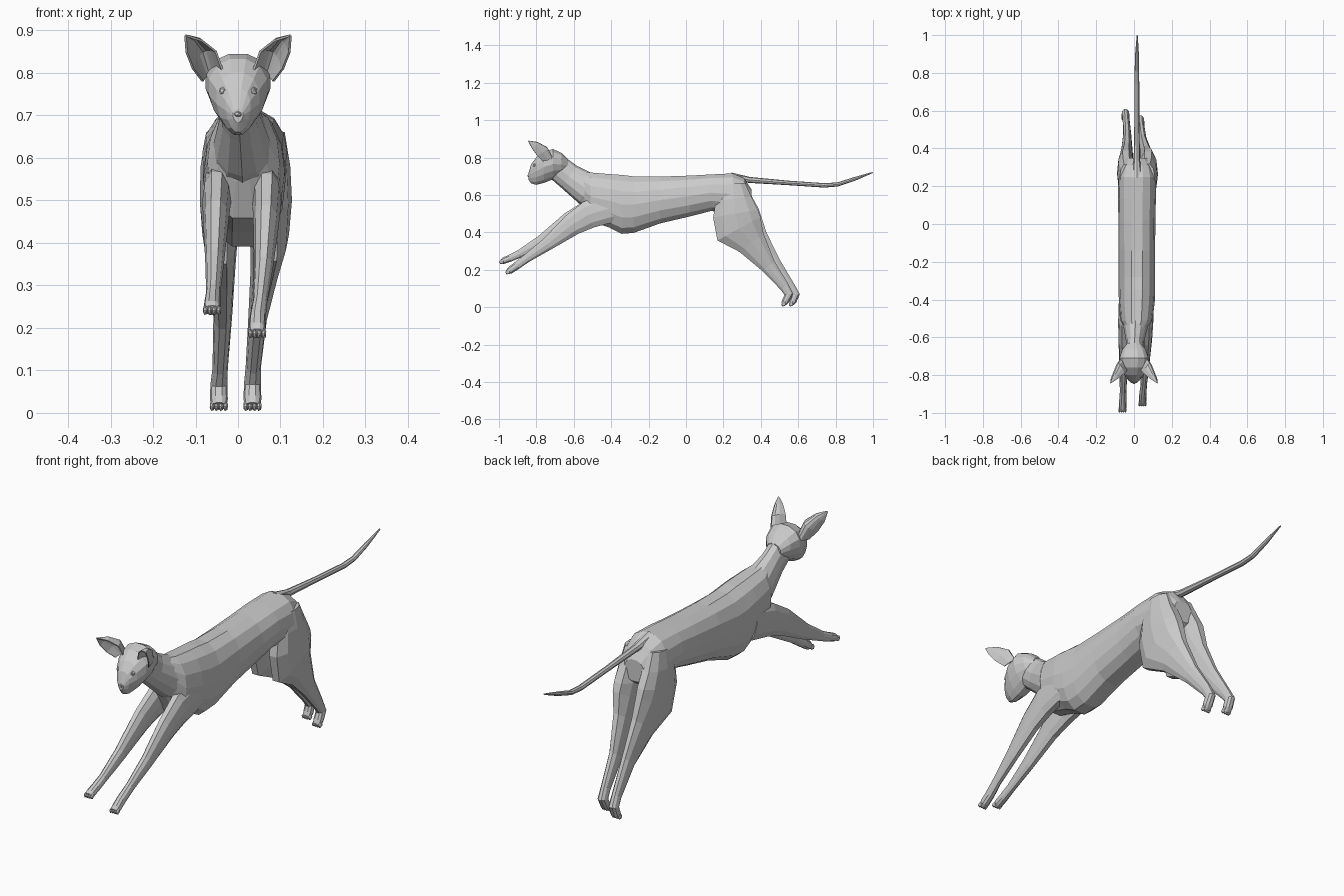
import bpy, bmesh, math
from mathutils import Vector


def finish(name, bm):
    bmesh.ops.recalc_face_normals(bm, faces=bm.faces)
    me = bpy.data.meshes.new(name)
    bm.to_mesh(me)
    bm.free()
    ob = bpy.data.objects.new(name, me)
    bpy.context.collection.objects.link(ob)
    return ob


def loft(name, rings, sides=12, up=None, square=1.0, egg=0.0):
    """rings: (x, y, z, half width, half depth); rings face along the path unless up is fixed"""
    bm = bmesh.new()
    prev = None
    for i, (x, y, z, hw, hd) in enumerate(rings):
        a, b = rings[max(i - 1, 0)], rings[min(i + 1, len(rings) - 1)]
        t = Vector((0, b[1] - a[1], b[2] - a[2])).normalized()
        n = up or Vector((0, -t.z, t.y))
        ring = []
        for k in range(sides):
            ang = 2 * math.pi * k / sides
            c, s = math.cos(ang), math.sin(ang)
            c = math.copysign(abs(c) ** square, c) * (1 + egg * s)
            ring.append(bm.verts.new(Vector((x + hw * c, y, z)) + n * hd * s))
        if prev:
            for k in range(sides):
                j = (k + 1) % sides
                bm.faces.new((prev[k], prev[j], ring[j], ring[k]))
        else:
            bm.faces.new(ring)
        prev = ring
    bm.faces.new(prev)
    return finish(name, bm)


def upright(name, rows, **kw):
    """rows: (x, y, top, bottom, half width)"""
    rings = [(x, y, (t + b) / 2, w, (t - b) / 2) for x, y, t, b, w in rows]
    return loft(name, rings, up=Vector((0, 0, 1)), **kw)


def ball(name, loc, scale, rot=0.0):
    bm = bmesh.new()
    bmesh.ops.create_icosphere(bm, subdivisions=1, radius=1)
    ob = finish(name, bm)
    ob.location, ob.scale, ob.rotation_euler = loc, scale, (rot, 0, 0)


# Torso with deep chest and tucked belly
upright("torso", [
    (.01, -.555, .73, .545, .055), (.013, -.51, .723, .455, .085),
    (.015, -.41, .715, .422, .095), (.015, -.345, .711, .388, .097),
    (.015, -.28, .703, .393, .097), (.015, -.14, .701, .444, .097),
    (.015, .02, .706, .482, .098), (.016, .136, .712, .512, .1),
    (.017, .25, .718, .49, .1), (.017, .31, .692, .5, .085),
    (.017, .35, .63, .53, .05)], sides=14, square=.8)

# Neck
loft("neck", [
    (.012, -.43, .58, .085, .1), (.01, -.53, .632, .068, .088),
    (.005, -.625, .697, .047, .072), (0, -.70, .757, .045, .068)], sides=12)

# Head, tapering to muzzle
upright("head", [
    (0, -.843, .715, .683, .012), (0, -.828, .765, .66, .03),
    (0, -.80, .803, .652, .051), (0, -.76, .835, .662, .069),
    (0, -.71, .847, .682, .077), (0, -.665, .826, .70, .062),
    (0, -.63, .79, .715, .035)], sides=14, egg=.22)
ball("nose", (0, -.84, .703), (.011, .009, .008))

# Cupped ears and eyes
inner = [(.036, -.775, .805), (.052, -.79, .85), (.085, -.818, .876), (.122, -.843, .888)]
spine = [(.075, -.66, .80), (.088, -.69, .87), (.105, -.765, .895), (.123, -.842, .888)]
outer = [(.083, -.765, .78), (.106, -.795, .81), (.121, -.823, .848), (.124, -.843, .887)]
for side, s in (("left", -1), ("right", 1)):
    bm = bmesh.new()
    grid = []
    for p, q, r in zip(inner, spine, outer):
        p, q, r = Vector(p), Vector(q), Vector(r)
        row = []
        for k in range(7):
            t = k / 6
            v = p * (1 - t) ** 2 + q * 2 * t * (1 - t) + r * t * t
            row.append(bm.verts.new((v.x * s, v.y, v.z)))
        grid.append(row)
    for a, b in zip(grid, grid[1:]):
        for k in range(6):
            bm.faces.new((a[k], a[k + 1], b[k + 1], b[k]))
    ear = finish(side + "_ear", bm)
    m = ear.modifiers.new("thickness", "SOLIDIFY")
    m.thickness, m.offset = .005, 0
    ball(side + "_eye", (s * .035, -.808, .757), (.012, .012, .011))

# Tail
loft("tail", [
    (.015, .24, .698, .028, .022), (.015, .34, .68, .017, .016),
    (.015, .55, .664, .013, .012), (.015, .74, .651, .013, .012),
    (.015, .81, .656, .012, .011), (.016, .90, .685, .010, .010),
    (.017, .998, .72, .003, .003)], sides=8)

# Front legs, reaching forward
front = {
    "right": [(.07, -.40, .53, .035, .08), (.068, -.52, .495, .034, .078),
              (.066, -.61, .44, .03, .062), (.06, -.74, .338, .022, .037),
              (.052, -.85, .262, .017, .024), (.046, -.905, .222, .019, .022),
              (.045, -.94, .197, .02, .02), (.045, -.955, .187, .017, .013)],
    "left": [(-.045, -.40, .53, .035, .08), (-.05, -.52, .50, .034, .075),
             (-.052, -.62, .452, .03, .06), (-.055, -.77, .352, .022, .036),
             (-.058, -.89, .285, .017, .022), (-.06, -.94, .262, .019, .02),
             (-.061, -.975, .248, .02, .018), (-.061, -.988, .242, .017, .013)]}

# Hind legs, pushing off the ground
hind = {
    "right": [(.07, .25, .66, .04, .07), (.074, .255, .58, .049, .1),
              (.075, .265, .50, .052, .128), (.074, .283, .42, .046, .138),
              (.064, .35, .345, .034, .085), (.046, .44, .22, .022, .044),
              (.036, .527, .108, .018, .027), (.034, .55, .068, .02, .025),
              (.034, .532, .032, .021, .02), (.034, .52, .016, .018, .014)],
    "left": [(-.04, .25, .66, .035, .07), (-.042, .258, .58, .046, .1),
             (-.043, .27, .50, .047, .128), (-.042, .293, .42, .042, .135),
             (-.038, .37, .345, .032, .085), (-.036, .468, .225, .022, .046),
             (-.042, .56, .105, .018, .027), (-.045, .585, .066, .02, .025),
             (-.045, .572, .032, .021, .02), (-.045, .56, .016, .018, .014)]}

# Legs with four toes on each paw
for kind, legs in (("front", front), ("hind", hind)):
    for side, rings in legs.items():
        loft(f"{side}_{kind}_leg", rings, sides=10, square=.85)
        x, y, z = rings[-1][:3]
        for k in range(4):
            ball(f"{side}_{kind}_toe_{k + 1}", (x + (k - 1.5) * .0105, y + .002, z),
                 (.0065, .014, .013), .6)
